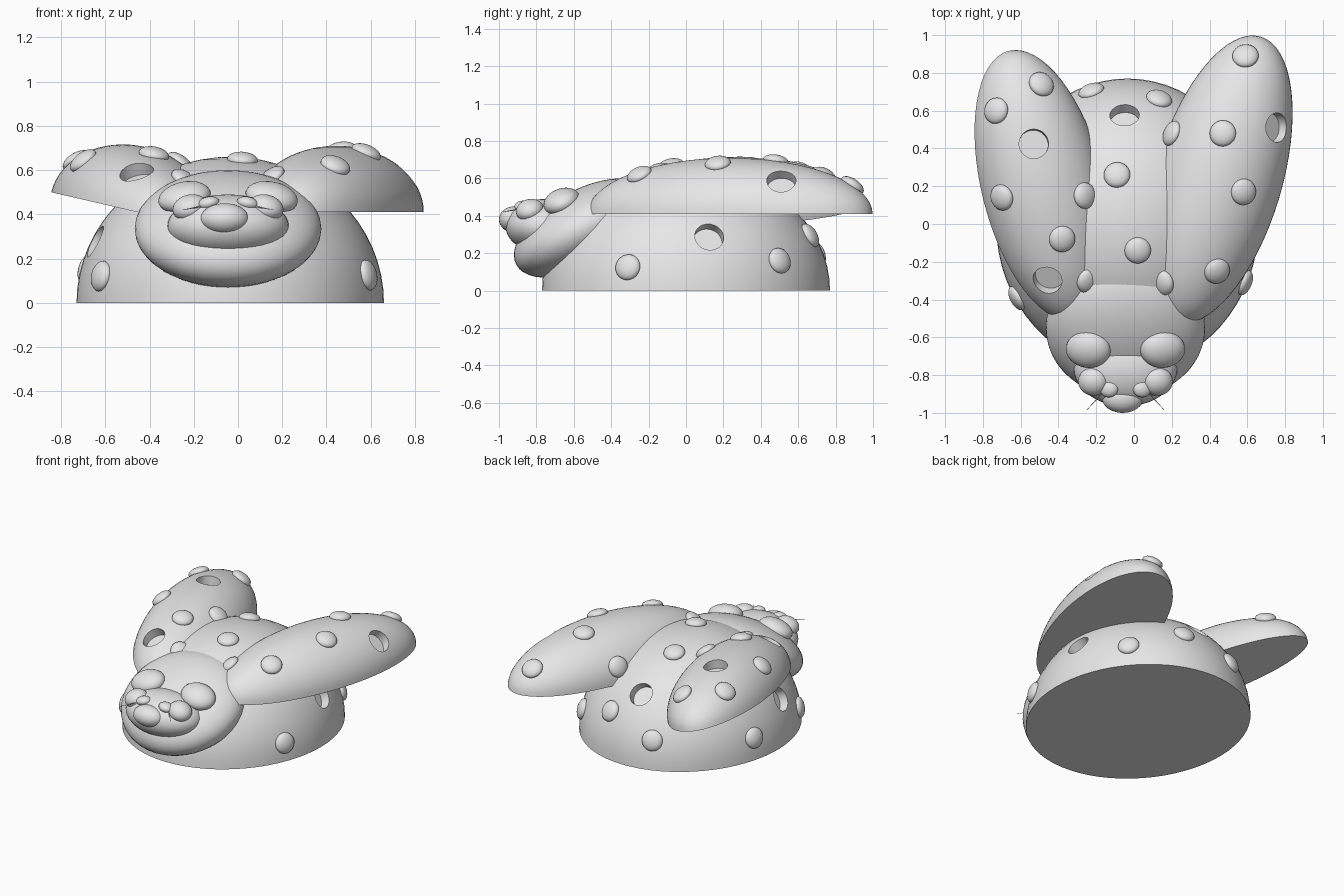
import bpy, bmesh, math
from mathutils import Matrix, Vector

if "Cube" in bpy.data.objects:
    bpy.data.objects.remove(bpy.data.objects["Cube"])

grey = bpy.data.materials.new("plain grey")
grey.use_nodes = True
grey.diffuse_color = (0.8, 0.8, 0.8, 1)
grey.node_tree.nodes["Principled BSDF"].inputs["Base Color"].default_value = (0.8, 0.8, 0.8, 1)


def place(loc, radii, tilt_x=0, tilt_y=0, turn_z=0):
    """Matrix of an ellipsoid, angles in degrees."""
    rot = (Matrix.Rotation(math.radians(tilt_y), 4, 'Y')
           @ Matrix.Rotation(math.radians(tilt_x), 4, 'X')
           @ Matrix.Rotation(math.radians(turn_z), 4, 'Z'))
    return Matrix.Translation(loc) @ rot @ Matrix.Diagonal((*radii, 1))


def finish(name, bm):
    bmesh.ops.recalc_face_normals(bm, faces=bm.faces)
    mesh = bpy.data.meshes.new(name)
    bm.to_mesh(mesh)
    bm.free()
    mesh.materials.append(grey)
    obj = bpy.data.objects.new(name, mesh)
    bpy.context.collection.objects.link(obj)
    return obj


def smooth(obj):
    bpy.ops.object.select_all(action='DESELECT')
    obj.select_set(True)
    bpy.context.view_layer.objects.active = obj
    bpy.ops.object.shade_smooth_by_angle(angle=math.radians(35))


def ellipsoid(name, matrix, segments=32, half=False):
    bm = bmesh.new()
    bmesh.ops.create_uvsphere(bm, u_segments=segments, v_segments=segments // 2, radius=1)
    if half:
        low = [v for v in bm.verts if v.co.z < -0.001]
        bmesh.ops.delete(bm, geom=low, context='VERTS')
        rim = [e for e in bm.edges if e.is_boundary]
        bmesh.ops.contextual_create(bm, geom=rim)
    bm.transform(matrix)
    obj = finish(name, bm)
    if not half:
        smooth(obj)
    return obj


def cone(name, matrix, r1, r2, depth, segments):
    bm = bmesh.new()
    bmesh.ops.create_cone(bm, cap_ends=True, segments=segments, radius1=r1, radius2=r2, depth=depth)
    bm.transform(matrix)
    return finish(name, bm)


def frame(shell, unit):
    """Frame on an ellipsoid's surface with z along the outward normal."""
    normal = (shell.inverted().transposed().to_3x3() @ unit).normalized()
    return Matrix.Translation(shell @ unit) @ normal.to_track_quat('Z', 'Y').to_matrix().to_4x4()


def from_above(shell, x, y):
    inv = shell.inverted()
    o = inv @ Vector((x, y, 5))
    d = (inv.to_3x3() @ Vector((0, 0, -1))).normalized()
    b = o.dot(d)
    t = -b - math.sqrt(max(0, b * b - o.dot(o) + 1))
    return frame(shell, (o + d * t).normalized())


def from_side(shell, x, y, z):
    return frame(shell, (shell.inverted() @ Vector((x, y, z))).normalized())


# Shells: domed body and two spread wing cases
body = place((-0.035, 0, 0), (0.695, 0.77, 0.66))
wing_r = place((0.445, 0.235, 0.41), (0.338, 0.79, 0.30), turn_z=-16.6)
wing_l = place((-0.485, 0.205, 0.417), (0.33, 0.735, 0.295), tilt_y=13, turn_z=14.5)
shells = [ellipsoid("body", body, 64, True),
          ellipsoid("right_wing_case", wing_r, 64, True),
          ellipsoid("left_wing_case", wing_l, 64, True)]

# Raised spots
bumps = [from_above(wing_r, *p) for p in
         [(.59, .89), (.2, .48), (.47, .48), (.58, .17), (.44, -.25), (.15, -.31)]]
bumps += [from_above(wing_l, *p) for p in
          [(-.49, .74), (-.73, .6), (-.7, .14), (-.26, .15), (-.38, -.08), (-.24, -.3)]]
bumps += [from_above(body, *p) for p in [(-.09, .26), (.02, -.14)]]
bumps += [from_side(body, *p) for p in
          [(.585, -.31, .125), (.465, .5, .16), (.13, .65, .29), (-.22, .68, .19),
           (-.685, .21, .15), (-.615, -.39, .12)]]
for i, m in enumerate(bumps):
    ellipsoid(f"raised_spot_{i + 1}", m @ Matrix.Diagonal((.07, .07, .035, 1)), 24)

# Sunken spots, cut as shallow round pockets
pits = [from_above(wing_r, .76, .51), from_above(wing_r, .235, .075),
        from_above(wing_l, -.53, .425), from_above(wing_l, -.46, -.3),
        from_above(body, -.05, .58),
        from_side(body, .58, .125, .29), from_side(body, -.65, -.15, .28)]
for m in pits:
    cutter = cone("pit_cutter", m, .078, .078, .13, 32)
    cutter.hide_render = True
    for shell in shells:
        bpy.context.view_layer.objects.active = shell
        mod = shell.modifiers.new("pit", 'BOOLEAN')
        mod.operation, mod.solver, mod.object = 'DIFFERENCE', 'EXACT', cutter
        bpy.ops.object.modifier_apply(modifier=mod.name)
    bpy.data.objects.remove(cutter)
for shell in shells:
    smooth(shell)

# Head, muzzle and nose
ellipsoid("head", place((-.045, -.55, .335), (.422, .408, .202), tilt_x=29), 48)
ellipsoid("muzzle", place((-.045, -.76, .345), (.275, .205, .145)), 40)
ellipsoid("nose", place((-.06, -.92, .38), (.11, .08, .07)))

# Paired face parts about the head's centre line
for side, s in (("left", -1), ("right", 1)):
    cx = -.045
    ellipsoid(side + "_eye", place((cx + s * .197, -.665, .477), (.12, .1, .066), tilt_x=20, tilt_y=s * 12))
    ellipsoid(side + "_cheek", place((cx + s * .172, -.835, .43), (.08, .075, .058), tilt_x=15, tilt_y=s * 15))
    ellipsoid(side + "_nostril", place((cx + s * .088, -.873, .45), (.05, .045, .03), tilt_y=s * 12), 24)
    a, b = Vector((cx + s * .1, -.87, .44)), Vector((cx + s * .205, -.985, .42))
    aim = (b - a).to_track_quat('Z', 'Y').to_matrix().to_4x4()
    cone(side + "_whisker", Matrix.Translation((a + b) / 2) @ aim, .004, .001, (b - a).length, 8)
